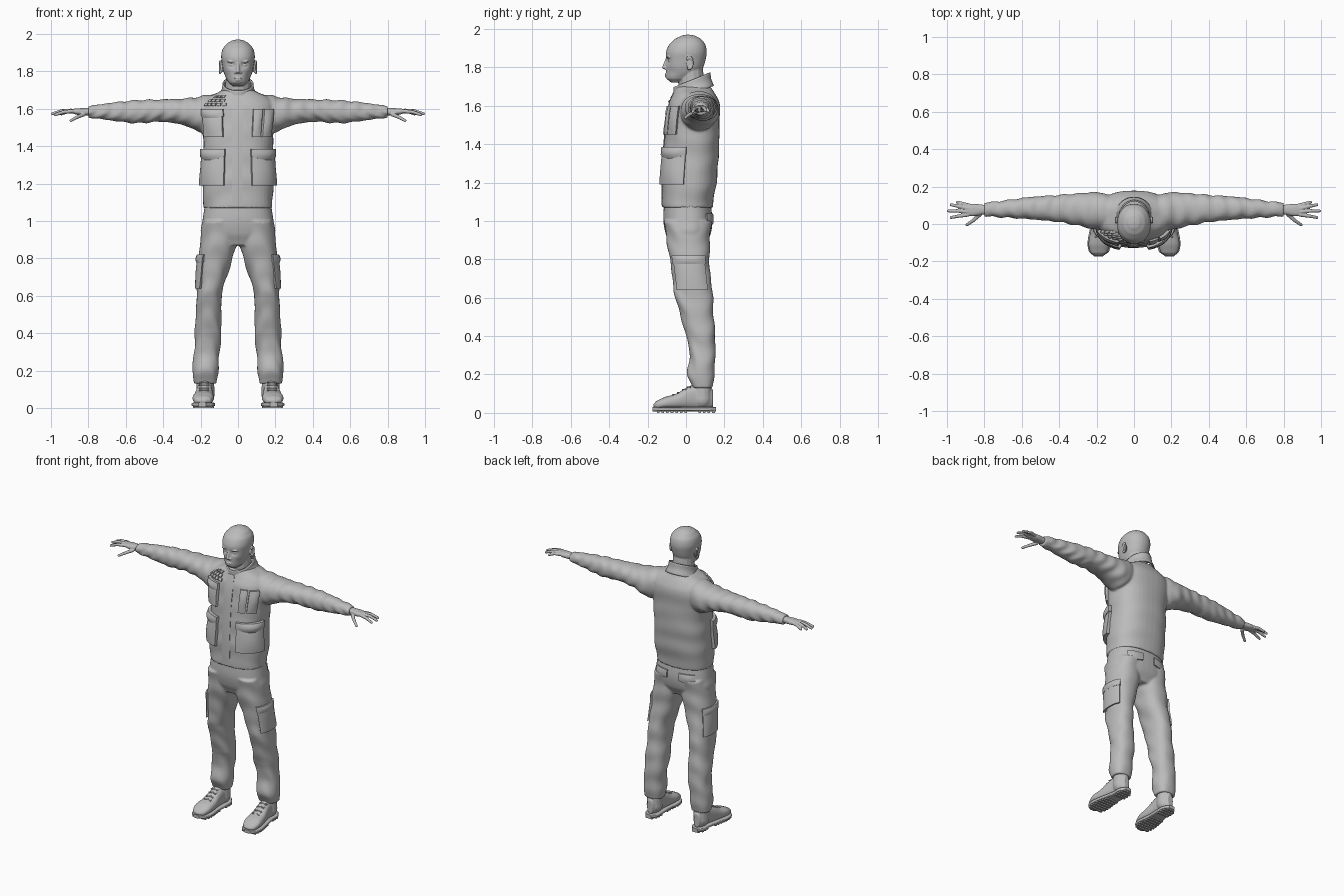
import bpy, bmesh, math
from math import sin, cos, pi, radians
from mathutils import Vector, Matrix

if "Cube" in bpy.data.objects:
    bpy.data.objects.remove(bpy.data.objects["Cube"])

grey = bpy.data.materials.new("plain grey")
grey.use_nodes = True
grey.diffuse_color = (.5, .5, .5, 1)
grey.node_tree.nodes["Principled BSDF"].inputs["Base Color"].default_value = (.5, .5, .5, 1)


def sample(rows, t):
    """Smoothly interpolate the extents (a0, a1, b0, b1) of a section at t."""
    last = len(rows) - 1
    i = 0
    while i < last - 1 and t > rows[i + 1][0]:
        i += 1
    p, q = rows[i], rows[i + 1]
    before, after = rows[max(i - 1, 0)], rows[min(i + 2, last)]
    u = (t - p[0]) / (q[0] - p[0])
    result = []
    for o, a, b, c in zip(before[1:], p[1:], q[1:], after[1:]):
        result.append(a + .5 * u * (b - o + u * (2*o - 5*a + 4*b - c + u * (3*(a - b) + c - o))))
    return result


def section(rows, t, angle, power=2.4, extra=0):
    """Point on the rounded section at t, pushed outward by extra."""
    a0, a1, b0, b1 = sample(rows, t)

    def bow(v):
        return math.copysign(abs(v) ** (2 / power), v)
    a = (a0 + a1) / 2 + (a1 - a0) / 2 * bow(cos(angle)) + extra * cos(angle)
    b = (b0 + b1) / 2 + (b1 - b0) / 2 * bow(sin(angle)) + extra * sin(angle)
    return a, b


def symmetric(rows):
    return [(z, -w, w, y0, y1) for z, w, y0, y1 in rows]


def loft(bm, rows, axis="z", side=1, power=2.4, rings=40, fold=0, freq=60, shear=0, caps=True):
    n, loops = 40, []
    start, end = rows[0][0], rows[-1][0]
    for k in range(rings + 1):
        t = start + (end - start) * k / rings
        loop = []
        for j in range(n):
            angle = 2 * pi * j / n
            crease = fold * sin(freq * t + 2 * sin(angle) + 1.5 * cos(2 * angle)) * cos(angle - 9 * t)
            a, b = section(rows, t, angle, power, crease)
            tt = t + shear * sin(angle)
            x, y, z = {"x": (tt, a, b), "y": (a, tt, b), "z": (a, b, tt)}[axis]
            loop.append(bm.verts.new((side * x, y, z)))
        loops.append(loop)
    for low, high in zip(loops, loops[1:]):
        for j in range(n):
            bm.faces.new((low[j], low[(j + 1) % n], high[(j + 1) % n], high[j]))
    if caps:
        bm.faces.new(loops[0])
        bm.faces.new(loops[-1])


def ball(bm, centre, size):
    place = Matrix.Translation(centre) @ Matrix.Diagonal((*size, 1))
    bmesh.ops.create_uvsphere(bm, u_segments=16, v_segments=10, radius=1, matrix=place)


def limb(bm, start, end, r0, r1):
    start, end = Vector(start), Vector(end)
    d = end - start
    place = Matrix.Translation((start + end) / 2) @ d.to_track_quat("Z", "Y").to_matrix().to_4x4()
    bmesh.ops.create_cone(bm, cap_ends=True, segments=14, radius1=r0, radius2=r1,
                          depth=d.length, matrix=place)
    ball(bm, start, (r0, r0, r0))
    ball(bm, end, (r1, r1, r1))


def box(bm, centre, size):
    bmesh.ops.create_cube(bm, size=1, matrix=Matrix.Translation(centre) @ Matrix.Diagonal((*size, 1)))


def finish(name, bm, voxel=0, soften=2):
    bmesh.ops.recalc_face_normals(bm, faces=bm.faces)
    mesh = bpy.data.meshes.new(name)
    bm.to_mesh(mesh)
    bm.free()
    mesh.materials.append(grey)
    obj = bpy.data.objects.new(name, mesh)
    bpy.context.collection.objects.link(obj)
    bpy.ops.object.select_all(action="DESELECT")
    obj.select_set(True)
    bpy.context.view_layer.objects.active = obj
    bpy.ops.object.shade_smooth_by_angle(angle=radians(40))
    if voxel:
        blend = obj.modifiers.new("Blend", "REMESH")
        blend.mode, blend.voxel_size, blend.use_smooth_shade = "VOXEL", voxel, True
        relax = obj.modifiers.new("Relax", "SMOOTH")
        relax.factor, relax.iterations = .5, soften
    return obj


def patch(name, rows, a0, a1, z0, z1, thick, side=1, sag=0, dip=0):
    """Puffed cloth panel wrapped on a lofted body; its rim sinks into the body."""
    bm, n = bmesh.new(), 14
    grid = []
    for i in range(n + 1):
        u = min(max((i - 1) / (n - 2), 0), 1)
        line = []
        for j in range(n + 1):
            v = min(max((j - 1) / (n - 2), 0), 1)
            rim = i in (0, n) or j in (0, n)
            out = -.012 if rim else thick * (.65 + .35 * sin(pi * u) * sin(pi * v) + sag * (1 - v))
            z = z0 + (z1 - z0) * v - dip * sin(pi * u) * (1 - v)
            x, y = section(rows, z, radians(a0 + (a1 - a0) * u), extra=out)
            line.append(bm.verts.new((side * x, y, z)))
        grid.append(line)
    for i in range(n):
        for j in range(n):
            bm.faces.new((grid[i][j], grid[i + 1][j], grid[i + 1][j + 1], grid[i][j + 1]))
    bmesh.ops.remove_doubles(bm, verts=bm.verts, dist=.0001)
    finish(name, bm)


# Jacket: torso and sleeves blended together
torso = symmetric([(1.07, .183, -.125, .14), (1.2, .19, -.125, .158), (1.32, .185, -.12, .17),
                   (1.45, .188, -.11, .173), (1.55, .2, -.1, .177), (1.62, .2, -.085, .172),
                   (1.66, .165, -.068, .155), (1.7, .085, -.055, .13)])
arm = [(.1, -.02, .15, 1.5, 1.685), (.2, -.03, .17, 1.475, 1.667), (.28, -.012, .165, 1.51, 1.655),
       (.4, .01, .155, 1.53, 1.65), (.55, .025, .145, 1.523, 1.645),
       (.7, .035, .125, 1.54, 1.63), (.8, .04, .115, 1.553, 1.615)]
bm = bmesh.new()
loft(bm, torso, fold=.003, freq=40)
for side in (1, -1):
    loft(bm, arm, "x", side, 2.2, 90, fold=.004, freq=75)
finish("jacket", bm, .007, 3)

# Standing collar
bm = bmesh.new()
collar_rows = symmetric([(1.665, .105, -.075, .145), (1.7, .088, -.066, .132), (1.735, .083, -.066, .128)])
loft(bm, collar_rows, power=2, rings=8, shear=.038, caps=False)
collar = finish("collar", bm)
shell = collar.modifiers.new("Thickness", "SOLIDIFY")
shell.thickness, shell.offset = .008, -1

# Jacket front flap and pockets
patch("front_placket", torso, -97, -85, 1.08, 1.67, .004)
for side, label in ((1, "left"), (-1, "right")):
    patch(label + "_hip_pocket", torso, -72, -8, 1.19, 1.36, .022, side, sag=.3)
    patch(label + "_hip_flap", torso, -73, -7, 1.345, 1.385, .03, side, dip=.02)
patch("right_chest_pocket", torso, -70, -30, 1.45, 1.585, .02, -1, sag=.3)
patch("right_chest_flap", torso, -72, -28, 1.56, 1.6, .026, -1, dip=.015)
patch("left_chest_pocket_inner", torso, -71, -56, 1.45, 1.6, .018)
patch("left_chest_pocket_outer", torso, -53, -30, 1.45, 1.6, .022)

# Rows of small raised tabs on the right chest
for row, (z, height, count) in enumerate(((1.615, .016, 5), (1.637, .016, 4), (1.658, .014, 3))):
    for k in range(count):
        a = -76 + 9 * k + 4 * row
        patch("chest_tab", torso, a, a + 7, z, z + height, .014, -1)

# Trousers
hips = symmetric([(.87, .15, -.08, .1), (.93, .198, -.105, .128), (1, .19, -.118, .138), (1.09, .178, -.115, .13)])
leg = [(.13, .115, .235, .03, .14), (.2, .103, .243, .008, .146), (.3, .1, .235, .018, .155),
       (.4, .088, .23, 0, .15), (.6, .088, .222, -.055, .14), (.7, .06, .215, -.07, .13),
       (.8, .03, .21, -.085, .122), (.9, .002, .2, -.1, .124), (1, .01, .188, -.115, .135)]
bm = bmesh.new()
loft(bm, hips)
for side in (1, -1):
    loft(bm, leg, "z", side, 2.3, 80, fold=.004, freq=38)
finish("trousers", bm, .007, 3)
for side, label in ((1, "left"), (-1, "right")):
    patch(label + "_thigh_pocket", leg, -48, 42, .64, .8, .012, side, sag=.2)
    patch(label + "_thigh_flap", leg, -50, 44, .775, .82, .017, side)
    patch(label + "_seat_flap", hips, 45, 80, .99, 1.04, .012, side, dip=.008)

# Boots: upper, ridged sole and laces
foot = [(-.17, .17, .21, .03, .045), (-.155, .145, .232, .02, .062), (-.11, .13, .243, .02, .083),
        (-.05, .13, .235, .02, .1), (0, .135, .225, .02, .13), (.05, .136, .216, .02, .15),
        (.11, .138, .212, .02, .15), (.14, .155, .195, .03, .12)]
sole = [(y, x0, x1, .008, .03) for y, x0, x1 in (
        (-.175, .17, .212), (-.15, .135, .24), (-.1, .122, .248), (-.02, .13, .235),
        (.06, .128, .22), (.12, .13, .218), (.155, .155, .195))]
for side, label in ((1, "left"), (-1, "right")):
    bm = bmesh.new()
    loft(bm, foot, "y", side)
    limb(bm, (side * .175, .085, .07), (side * .175, .085, .19), .05, .048)
    finish(label + "_boot", bm, .005)
    bm = bmesh.new()
    loft(bm, sole, "y", side, 5)
    for k in range(13):
        y = -.145 + .024 * k
        if not 0 < y < .07:
            x0, x1 = sample(sole, y)[:2]
            box(bm, (side * (x0 + x1) / 2, y, .006), ((x1 - x0) * .9, .014, .012))
    finish(label + "_sole", bm)
    bm = bmesh.new()
    for k in range(4):
        y = -.06 + .025 * k
        top = sample(foot, y)[3]
        for tilt in (.008, -.008):
            limb(bm, (side * .158, y + tilt, top - .003), (side * .205, y - tilt, top - .003), .004, .004)
    finish(label + "_laces", bm)

# Head: skull with hollowed eye sockets and cheeks, then features
skull = symmetric([(1.722, .03, -.08, -.02), (1.74, .05, -.1, .03), (1.77, .067, -.104, .07),
                   (1.8, .078, -.104, .09), (1.84, .085, -.105, .102), (1.88, .09, -.104, .108),
                   (1.92, .082, -.087, .1), (1.95, .058, -.055, .076), (1.966, .03, -.022, .045),
                   (1.97, .008, 0, .02)])
bm = bmesh.new()
loft(bm, skull, power=2.15, rings=60)
for v in bm.verts:
    for x, z, radius, push in ((.034, 1.835, .016, .014), (.058, 1.775, .02, .006), (.012, 1.745, .01, -.003)):
        near = Vector((abs(v.co.x) - x, v.co.z - z)).length / radius
        if v.co.y < 0:
            v.co.y += push * math.exp(-near * near)
limb(bm, (0, .035, 1.64), (0, .022, 1.79), .07, .066)
limb(bm, (0, -.1, 1.842), (0, -.114, 1.8), .007, .01)
ball(bm, (0, -.1, 1.764), (.024, .011, .006))
ball(bm, (0, -.099, 1.753), (.021, .011, .006))
for side in (1, -1):
    ball(bm, (side * .012, -.104, 1.795), (.009, .01, .008))
    ball(bm, (side * .034, -.083, 1.834), (.014, .01, .008))
    ball(bm, (side * .034, -.091, 1.853), (.024, .011, .007))
    ball(bm, (side * .088, .017, 1.822), (.009, .016, .028))
    for k in range(14):
        a = radians(-110 + 24 * k)
        if k < 11:
            ball(bm, (side * .096, .018 + .016 * cos(a), 1.823 + .029 * sin(a)), (.006, .006, .009))
finish("head", bm, .0035)

# Hands: palm, four two-part fingers and a thumb
fingers = (((.88, .098, 1.585), (.912, .108, 1.585), (.945, .117, 1.572)),
           ((.89, .083, 1.59), (.935, .094, 1.59), (.978, .103, 1.575)),
           ((.893, .066, 1.59), (.945, .07, 1.588), (.992, .07, 1.573)),
           ((.888, .05, 1.587), (.933, .043, 1.583), (.978, .035, 1.568)),
           ((.825, .05, 1.57), (.86, .018, 1.555), (.893, -.004, 1.537)))
palm = [(.75, .055, .1, 1.567, 1.605), (.81, .05, .103, 1.565, 1.604),
        (.86, .042, .108, 1.568, 1.602), (.9, .047, .1, 1.578, 1.598)]
for side, label in ((1, "left"), (-1, "right")):
    bm = bmesh.new()
    loft(bm, palm, "x", side)
    for joints in fingers:
        root, middle, tip = [(side * x, y, z) for x, y, z in joints]
        limb(bm, root, middle, .011, .0095)
        limb(bm, middle, tip, .0095, .008)
    finish(label + "_hand", bm, .0035)
